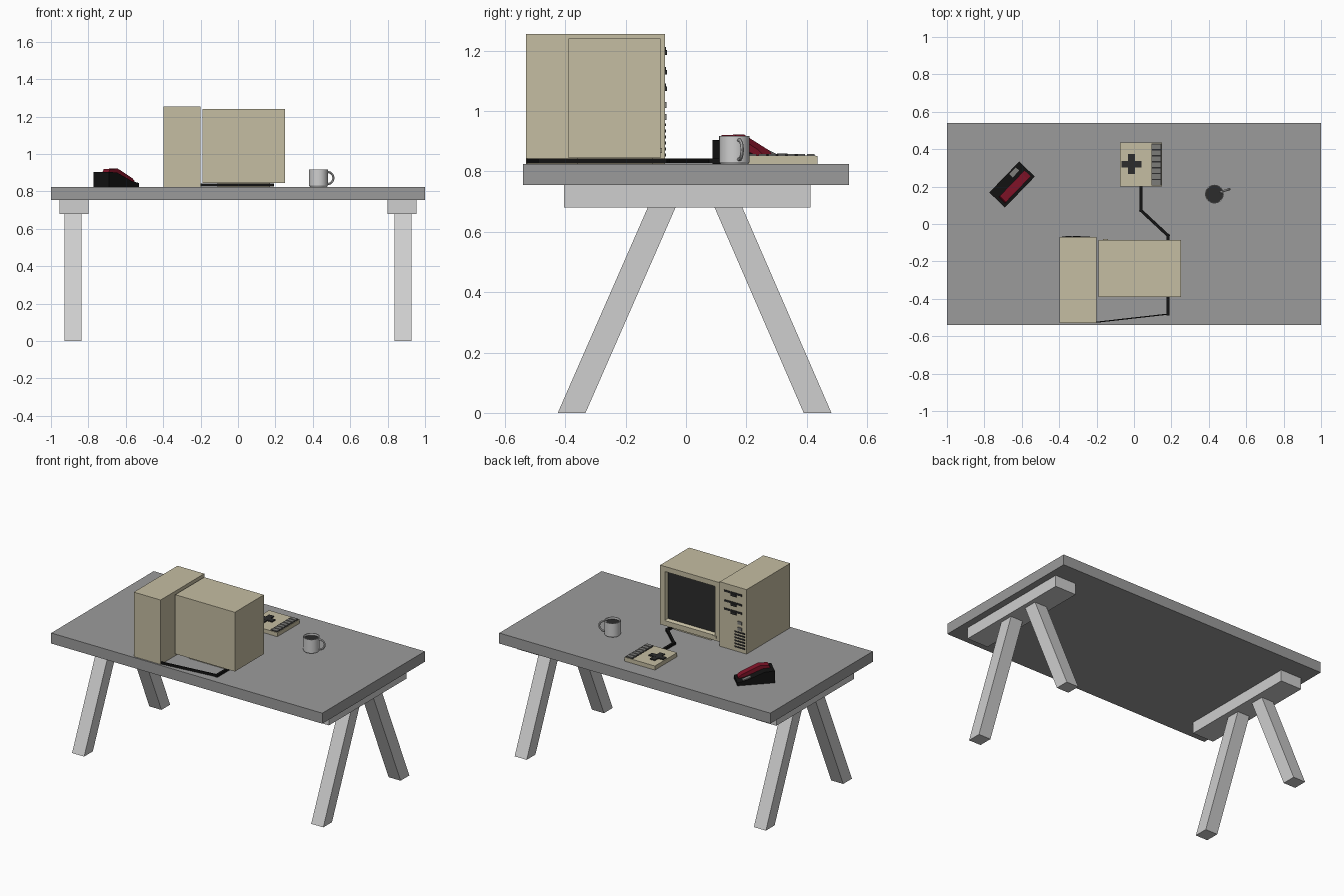
import bpy, bmesh, math
from mathutils import Matrix, Vector

cube = bpy.data.objects.get("Cube")
if cube:
    bpy.data.objects.remove(cube, do_unlink=True)


def material(name, r, g, b):
    m = bpy.data.materials.new(name)
    m.use_nodes = True
    m.diffuse_color = (r, g, b, 1)
    m.node_tree.nodes["Principled BSDF"].inputs["Base Color"].default_value = (r, g, b, 1)
    return m


TABLE = material("table grey", .33, .33, .33)
LIGHT = material("light grey", .62, .62, .62)
TAN = material("beige plastic", .56, .51, .36)
BLACK = material("black", .006, .006, .006)
DARK = material("dark grey", .025, .025, .025)
RED = material("dark red", .21, .006, .02)
MID = material("mid grey", .2, .2, .19)


def finish(name, bm, *mats):
    bmesh.ops.recalc_face_normals(bm, faces=bm.faces[:])
    me = bpy.data.meshes.new(name)
    bm.to_mesh(me)
    bm.free()
    for m in mats:
        me.materials.append(m)
    ob = bpy.data.objects.new(name, me)
    bpy.context.collection.objects.link(ob)
    return ob


def box_mesh(x, y, z):
    bm = bmesh.new()
    bmesh.ops.create_cube(bm, size=1)
    for v in bm.verts:
        for i, (a, b) in enumerate((x, y, z)):
            v.co[i] = a if v.co[i] < 0 else b
    return bm


def box(name, x, y, z, mat):
    return finish(name, box_mesh(x, y, z), mat)


def prism(name, profile, x0, x1, mat):
    """Extrude a (y, z) profile from x0 to x1."""
    bm = bmesh.new()
    face = bm.faces.new([bm.verts.new((x0, y, z)) for y, z in profile])
    new = bmesh.ops.extrude_face_region(bm, geom=[face])["geom"]
    bmesh.ops.translate(bm, vec=(x1 - x0, 0, 0),
                        verts=[g for g in new if isinstance(g, bmesh.types.BMVert)])
    return finish(name, bm, mat)


def smooth(ob):
    bpy.ops.object.select_all(action="DESELECT")
    ob.select_set(True)
    bpy.context.view_layer.objects.active = ob
    bpy.ops.object.shade_smooth_by_angle()


# Table: top, cross bars and splayed legs
TOP = .825
box("table_top", (-1, 1), (-.54, .54), (.755, TOP), TABLE)
for side, s in (("left", 1), ("right", -1)):
    xs = sorted((s * .8, s * .955))
    box(side + "_cross_bar", xs, (-.405, .412), (.68, .755), LIGHT)
    xs = sorted((s * .838, s * .927))
    for end, foot, head in (("front", -.425, -.127), ("back", .39, .095)):
        prism(f"{end}_{side}_leg", [(foot, 0), (foot + .092, 0),
              (head + .092, .68), (head, .68)], *xs, LIGHT)

# Tower case with drive slots, buttons and vents on its +y face
box("tower_case", (-.398, -.2), (-.53, -.07), (TOP, 1.255), TAN)
for i, z in enumerate((1.2, 1.135, 1.08)):
    box(f"drive_slot_{i}", (-.365, -.235), (-.071, -.066), (z, z + .012), DARK)
    box(f"drive_latch_{i}", (-.325, -.285), (-.071, -.063), (z - .014, z + .002), DARK)
for i in range(2):
    z = 1.01 - i * .04
    box(f"tower_button_{i}", (-.365, -.335), (-.071, -.064), (z, z + .02), MID)
for i in range(6):
    z = .85 + i * .02
    box(f"tower_vent_{i}", (-.385, -.31), (-.071, -.067), (z, z + .009), DARK)

# Monitor with recessed screen, on a low foot
bm = box_mesh((-.19, .25), (-.39, -.085), (.845, 1.24))
bm.normal_update()
front = max(bm.faces, key=lambda f: f.calc_center_median().y)
bmesh.ops.inset_region(bm, faces=[front], thickness=.048)
bmesh.ops.inset_region(bm, faces=[front], thickness=.012, depth=-.02)
front.material_index = 1
finish("monitor", bm, TAN, DARK)
box("monitor_foot", (-.11, .17), (-.36, -.11), (TOP, .845), TAN)
box("monitor_button", (-.165, -.14), (-.086, -.079), (.862, .878), TAN)

# Cable laid out in straight runs
path = [(-.2, -.525), (.182, -.482), (.182, -.062), (.038, .072), (.038, .21)]
for i, (a, b) in enumerate(zip(path, path[1:])):
    a, b = Vector(a), Vector(b)
    d = b - a
    w = .003 if i == 0 else .008
    ob = box(f"cable_{i}", (-w, d.length + w), (-w, w), (TOP + .002, .843), BLACK)
    ob.location = (a.x, a.y, 0)
    ob.rotation_euler.z = math.atan2(d.y, d.x)

# Control pad with cross button and a row of keys
box("control_pad", (-.075, .15), (.2, .435), (TOP, .852), TAN)
box("cross_button_bar", (-.068, .04), (.302, .337), (.85, .859), DARK)
box("cross_button_post", (-.032, .005), (.268, .374), (.85, .8585), DARK)
box("key_bed", (.093, .147), (.205, .43), (.85, .8535), DARK)
for i in range(7):
    y = .209 + i * .032
    box(f"pad_key_{i}", (.097, .143), (y, y + .025), (.852, .858), MID)

# Telephone: wedge body, raised handset and display, turned on the table
body = [(-.115, TOP), (.115, TOP), (.115, .845), (.06, .856), (-.05, .9), (-.115, .905)]
handset = [(-.105, .89), (-.09, .92), (-.03, .922), (.08, .872), (.1, .856), (.1, .84)]
display = [(.03, .865), (.08, .85), (.08, .856), (.03, .874)]
phone = [prism("phone_body", body, -.058, .058, BLACK),
         prism("phone_handset", handset, -.005, .042, RED),
         prism("phone_display", display, -.05, -.024, MID)]
for ob in phone:
    ob.location = (-.652, .211, 0)
    ob.rotation_euler.z = math.radians(-44)

# Mug: turned profile with a drink surface, plus loop handle
bm = bmesh.new()
profile = [(0, TOP), (.046, TOP), (.05, .831), (.05, .918), (.045, .918), (.045, .904), (0, .904)]
verts = [bm.verts.new((r, 0, z)) for r, z in profile]
edges = [bm.edges.new(p) for p in zip(verts, verts[1:])]
bmesh.ops.spin(bm, geom=verts + edges, cent=(0, 0, 0), axis=(0, 0, 1),
               angle=math.tau, steps=32, use_duplicate=False)
bmesh.ops.remove_doubles(bm, verts=bm.verts[:], dist=.0005)
for f in bm.faces:
    f.material_index = int(all(abs(v.co.z - .904) < .001 for v in f.verts))
mug = finish("mug", bm, LIGHT, DARK)
mug.location = (.43, .16, 0)
smooth(mug)
bpy.ops.mesh.primitive_torus_add(major_radius=.032, minor_radius=.006,
                                 major_segments=32, minor_segments=8)
handle = bpy.context.object
handle.name = "mug_handle"
handle.data.materials.append(LIGHT)
turn = Matrix.Translation((.43, .16, .872)) @ Matrix.Rotation(math.radians(18), 4, "Z")
handle.data.transform(turn @ Matrix.Translation((.052, 0, 0)) @ Matrix.Rotation(math.pi / 2, 4, "X"))
handle.location = (0, 0, 0)
smooth(handle)
